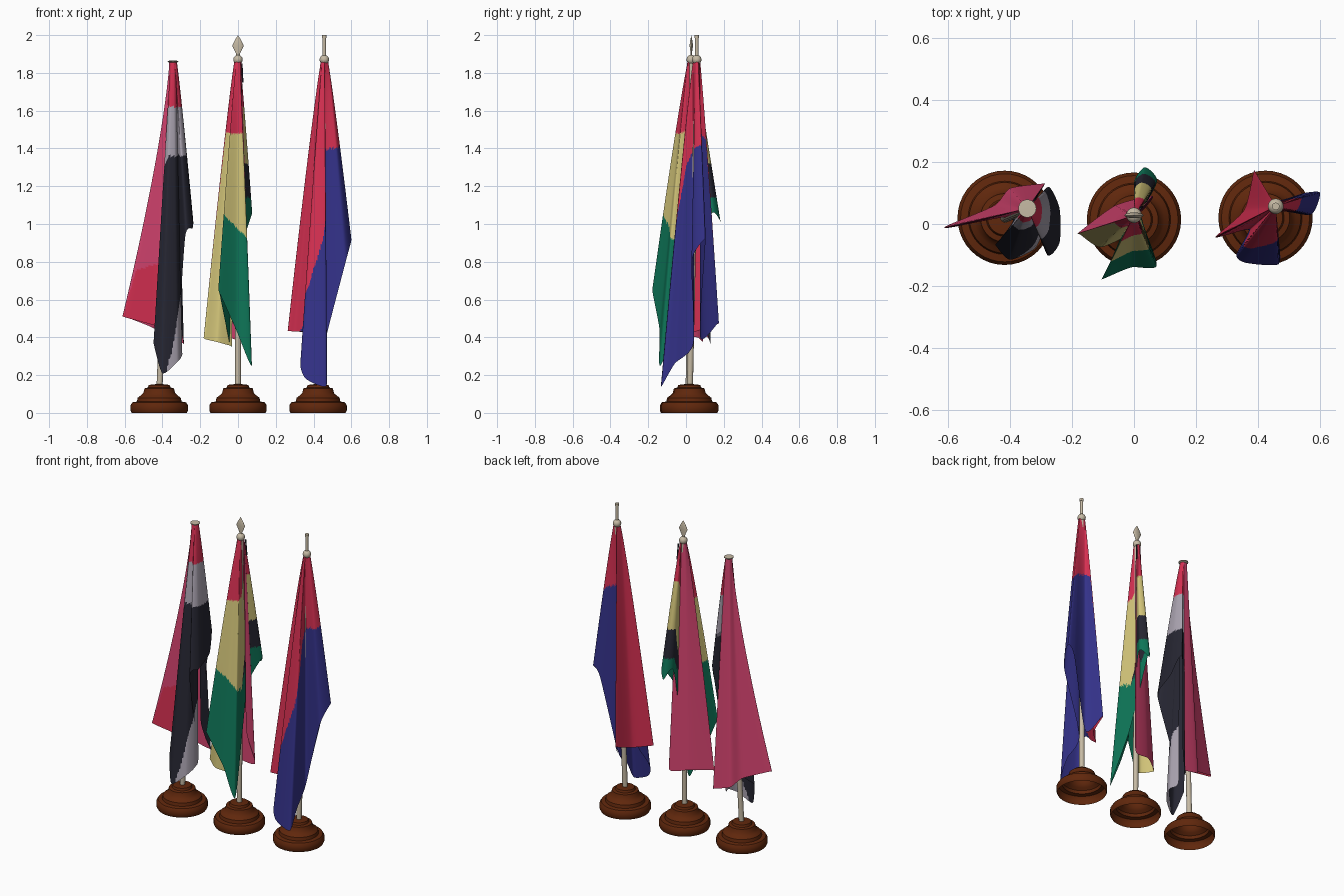
import bpy, bmesh, math
from mathutils import Vector

if "Cube" in bpy.data.objects:
    bpy.data.objects.remove(bpy.data.objects["Cube"])


def material(name, r, g, b):
    m = bpy.data.materials.new(name)
    lin = [((c / 255 + 0.055) / 1.055) ** 2.4 for c in (r, g, b)]
    m.diffuse_color = (*lin, 1)
    m.use_nodes = True
    m.node_tree.nodes["Principled BSDF"].inputs["Base Color"].default_value = m.diffuse_color
    return m


RED = material("crimson", 215, 48, 82)
PINK = material("rose pink", 214, 68, 112)
GREY = material("pale grey", 172, 165, 178)
BLACK = material("near black", 38, 38, 50)
YELLOW = material("straw yellow", 212, 198, 122)
GREEN = material("green", 14, 118, 88)
BLUE = material("navy blue", 52, 50, 138)
WOOD = material("brown wood", 96, 39, 12)
METAL = material("cream metal", 198, 186, 164)


def finish(bm, name, mats, angle=40):
    me = bpy.data.meshes.new(name)
    bm.to_mesh(me)
    bm.free()
    ob = bpy.data.objects.new(name, me)
    bpy.context.collection.objects.link(ob)
    for m in mats:
        me.materials.append(m)
    bpy.ops.object.select_all(action='DESELECT')
    ob.select_set(True)
    bpy.context.view_layer.objects.active = ob
    bpy.ops.object.shade_smooth_by_angle(angle=math.radians(angle))
    return ob


def lathe(name, profile, at, mat, n=40, sy=1.0):
    """Spin a (radius, z) profile about a vertical axis."""
    bm = bmesh.new()
    vs = [bm.verts.new((r, 0, z)) for r, z in profile]
    es = [bm.edges.new(p) for p in zip(vs, vs[1:])]
    bmesh.ops.spin(bm, geom=vs + es, cent=(0, 0, 0), axis=(0, 0, 1),
                   angle=math.tau, steps=n)
    bmesh.ops.remove_doubles(bm, verts=bm.verts, dist=1e-5)
    bmesh.ops.recalc_face_normals(bm, faces=bm.faces)
    for v in bm.verts:
        v.co = (v.co.x + at[0], v.co.y * sy + at[1], v.co.z + at[2])
    return finish(bm, name, [mat])


def rod(name, a, b, r, mat):
    a, b = Vector(a), Vector(b)
    bm = bmesh.new()
    bmesh.ops.create_cone(bm, cap_ends=True, segments=16, radius1=r,
                          radius2=r, depth=(b - a).length)
    q = (b - a).to_track_quat('Z', 'Y')
    for v in bm.verts:
        v.co = q @ v.co + (a + b) / 2
    return finish(bm, name, [mat])


def ball_profile(r):
    return [(max(0, r * math.sin(math.pi * i / 12)), -r * math.cos(math.pi * i / 12))
            for i in range(13)]


def catmull(a, b, c, d, t):
    k = 0.35
    m0, m1 = (c - a) * k, (d - b) * k
    return ((2*t**3 - 3*t*t + 1) * b + (t**3 - 2*t*t + t) * m0
            + (3*t*t - 2*t**3) * c + (t**3 - t*t) * m1)


def flag(name, top, folds, mats, rows=110, sub=12):
    """Draped cloth: fold lines fall from the pole top to (x, y, z) with a
    flare power; each fold lists heights where the colour bands change."""
    top = Vector(top)
    n = len(folds)
    bm = bmesh.new()
    grid = []
    for j in range(rows + 1):
        t = j / rows
        pts = []
        for x, y, z, power, _ in folds:
            end = Vector((x, y, z))
            out = Vector((x - top.x, y - top.y, 0)).normalized() * 0.02
            p = (top + out).lerp(end, t ** power)
            p.z = top.z + (z - top.z) * t
            pts.append(p)
        grid.append([bm.verts.new(catmull(pts[i - 1], pts[i], pts[(i + 1) % n],
                                          pts[(i + 2) % n], s / sub))
                     for i in range(n) for s in range(sub)])
    w = n * sub
    for j in range(rows):
        for i in range(w):
            k = (i + 1) % w
            f = bm.faces.new((grid[j][i], grid[j + 1][i], grid[j + 1][k], grid[j][k]))
            a, s = divmod(i, sub)
            u = (s + 0.5) / sub
            z = f.calc_center_median().z
            ba, bb = folds[a][4], folds[(a + 1) % n][4]
            f.material_index = sum(z < p + (q - p) * u for p, q in zip(ba, bb))
    bmesh.ops.recalc_face_normals(bm, faces=bm.faces)
    return finish(bm, name, mats, 60)


# stands: turned hollow wooden base and a slightly leaning pole
BASE = [(.146, 0), (.152, .012), (.152, .04), (.142, .056), (.118, .06),
        (.114, .08), (.098, .092), (.084, .105), (.078, .13), (.06, .134),
        (.055, .148), (.02, .152), (0, .152)]
feet = {"left": (-.417, .02), "middle": (0, .014), "right": (.424, .02)}
tops = {"left": (-.344, .05, 1.86), "middle": (0, .028, 1.86), "right": (.457, .057, 1.86)}
for side, (x, y) in feet.items():
    lathe(side + "_base", BASE, (x, y, 0), WOOD)
    rod(side + "_pole", (x, y, .1), tops[side], .016, METAL)

# pole finials
x, y, z = tops["left"]
lathe("left_cap", [(0, -.006), (.02, -.006), (.029, .0), (.029, .004), (0, .005)],
      (x, y, z), METAL, 24)
for side in ("middle", "right"):
    x, y, z = tops[side]
    lathe(side + "_ball", ball_profile(.025), (x, y, z + .01), METAL, 24)
x, y, z = tops["middle"]
lathe("spear_finial", [(0, 0), (.012, .02), (.01, .04), (.031, .085), (.016, .115), (0, .14)],
      (x, y, z), METAL, 16, .3)
x, y, z = tops["right"]
rod("right_tip", (x, y, z), (x, y, 1.985), .009, METAL)
lathe("right_tip_cap", [(0, 0), (.012, 0), (.012, .015), (0, .015)], (x, y, 1.985), METAL, 16)
rod("halyard_end", (.02, .05, 1.85), (.025, .055, 1.75), .004, BLACK)

# left flag: rose outside, grey and dark bands
P = (0, 0, 0, 0)
K = (3, 1.62, 1.36, 0)
flag("left_flag", tops["left"], [
    (-.60, -.004, .51, 1.3, P),
    (-.45, .06, .45, 1.1, P),
    (-.40, .115, .40, 1, P),
    (-.295, .13, .37, .95, P),
    (-.29, .125, .38, .95, K),
    (-.32, .07, .6, 1, K),
    (-.275, .12, 1.15, .9, K),
    (-.24, .05, 1.04, .9, K),
    (-.24, -.06, .98, .9, K),
    (-.28, -.10, .93, .9, K),
    (-.315, .04, .36, 1, (3, 1.62, 1.36, .75)),
    (-.295, -.02, .31, .9, (3, 1.62, 1.36, .68)),
    (-.32, -.08, .27, .9, (3, 1.62, 1.36, .5)),
    (-.40, -.115, .21, .9, (3, 1.62, 1.36, .1)),
    (-.445, -.07, .36, 1, (3, 1.62, 1.3, 0)),
    (-.44, -.06, .37, 1, (3, 1.62, .9, 0)),
    (-.39, .01, .44, 1, (1.2, 1.15, .8, 0)),
    (-.43, .02, .46, 1.1, (.8, 0, 0, 0)),
    (-.595, -.012, .505, 1.3, (.75, 0, 0, 0)),
], [PINK, RED, GREY, BLACK, GREY])

# middle flag: crimson, yellow and green, with a short fold behind
E = (3, 1.62, 1.32, 1.14)
Y = (3, 1.48, 0, 0)
G = (3, 1.48, 1.05, 1.05)
flag("middle_flag", tops["middle"], [
    (-.175, -.025, .40, .9, P),
    (-.06, .06, .40, .9, P),
    (.06, .09, .385, .9, P),
    (.03, .045, .6, 1, P),
    (.03, .05, .9, 1, E),
    (.075, .14, 1.06, .9, E),
    (.035, .183, 1.01, 1, E),
    (.0, .13, 1.06, 1, E),
    (.03, .0, .6, 1, (3, 1.5, .9, .9)),
    (.073, -.135, .25, .9, (3, 1.48, .92, .92)),
    (-.01, -.14, .44, .9, (3, 1.48, .98, .98)),
    (-.10, -.177, .64, .9, G),
    (-.095, -.165, .62, .9, G),
    (-.045, -.05, .37, 1, G),
    (-.035, -.045, .355, 1, Y),
    (-.11, -.075, .375, .9, Y),
    (-.172, -.035, .39, .9, Y),
], [PINK, RED, YELLOW, BLACK, GREEN])

# right flag: crimson over navy
flag("right_flag", tops["right"], [
    (.264, -.04, .435, .9, (0,)),
    (.355, .045, .43, .9, (0,)),
    (.385, .165, .47, .9, (0,)),
    (.392, .165, .47, .9, (1.45,)),
    (.445, .075, .40, 1, (1.48,)),
    (.55, .10, .86, .9, (1.45,)),
    (.60, .10, .92, .9, (1.42,)),
    (.57, .03, .80, .9, (1.4,)),
    (.46, .04, .37, 1, (1.4,)),
    (.468, -.06, .26, .9, (1.3,)),
    (.465, -.13, .14, .9, (1.0,)),
    (.36, -.125, .18, .9, (.7,)),
    (.33, -.10, .26, .95, (.6,)),
    (.37, -.02, .42, 1, (.5,)),
    (.30, -.035, .43, .95, (.4,)),
], [RED, BLUE])
